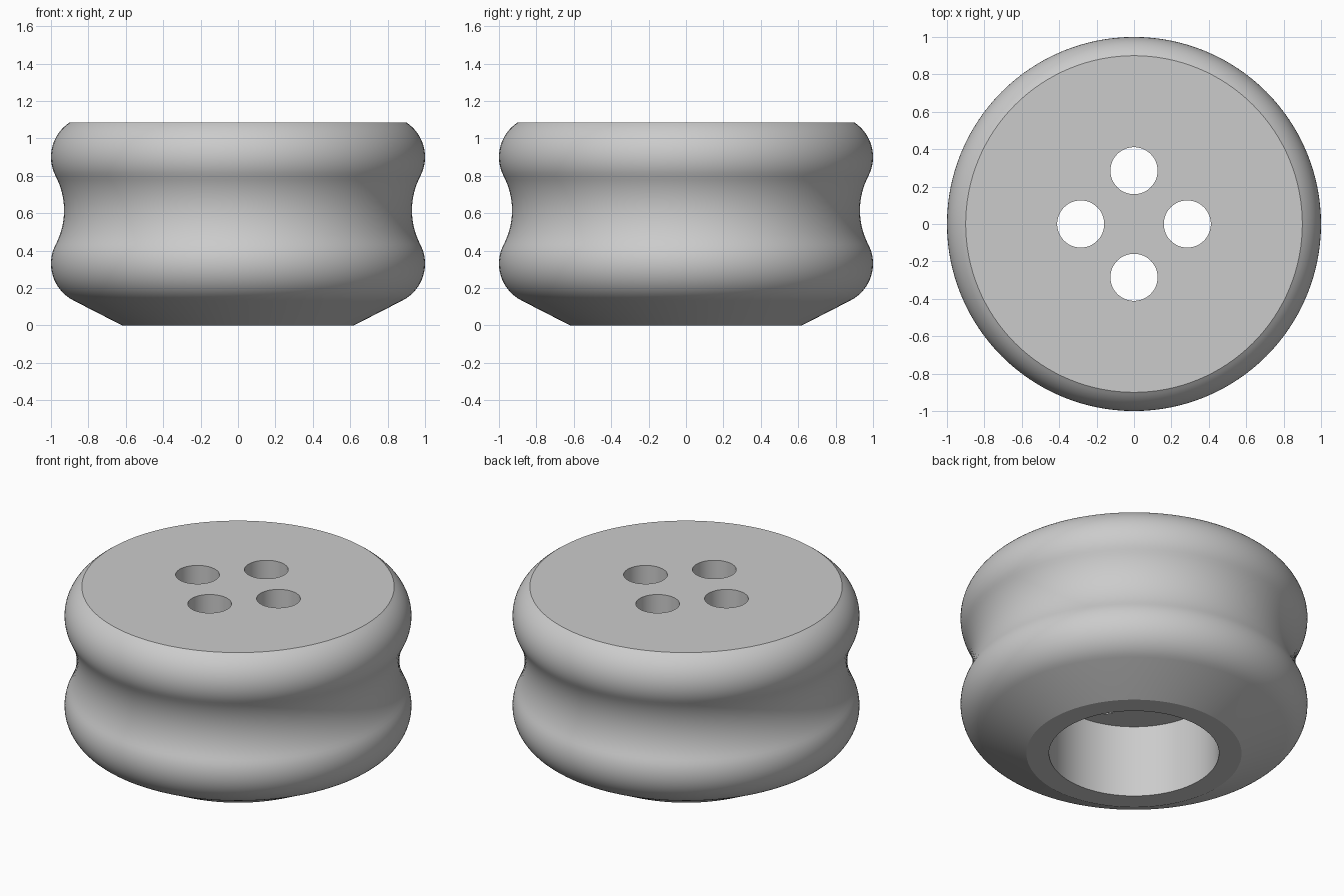
import bpy
import bmesh
from math import radians, cos, sin, pi
from mathutils import Vector

default = bpy.data.objects.get("Cube")
if default:
    bpy.data.objects.remove(default, do_unlink=True)

HEIGHT = 1.085
BULGE_R = 0.221
BULGE_X = 1 - BULGE_R
GROOVE_R = 0.394
GROOVE_X = 0.93 + GROOVE_R
BORE_R = 0.49
BORE_TOP = 0.46

grey = bpy.data.materials.new("plain grey")
grey.use_nodes = True
colour = (0.6, 0.6, 0.6, 1)
grey.diffuse_color = colour
grey.node_tree.nodes["Principled BSDF"].inputs["Base Color"].default_value = colour


def arc(cx, cz, r, start, end, steps=16):
    """Points (radius, height) along a circular arc, angles in degrees."""
    angles = [radians(start + (end - start) * i / steps) for i in range(steps + 1)]
    return [(cx + r * cos(a), cz + r * sin(a)) for a in angles]


def make_object(name, bm):
    mesh = bpy.data.meshes.new(name)
    bm.to_mesh(mesh)
    bm.free()
    mesh.materials.append(grey)
    obj = bpy.data.objects.new(name, mesh)
    bpy.context.collection.objects.link(obj)
    return obj


# Outline: bore wall, foot, chamfer, lower bulge, groove, upper bulge
profile = [(BORE_R, BORE_TOP), (BORE_R, 0), (0.62, 0)]
profile += arc(BULGE_X, 0.33, BULGE_R, -63, 27.6)
profile += arc(GROOVE_X, 0.615, GROOVE_R, 207.6, 152.4)[1:]
profile += arc(BULGE_X, 0.9, BULGE_R, -27.6, 56.8)[1:-1]
profile.append((0.9, HEIGHT))

# Turned body
bm = bmesh.new()
verts = [bm.verts.new((r, 0, z)) for r, z in profile]
edges = [bm.edges.new(pair) for pair in zip(verts, verts[1:])]
bmesh.ops.spin(bm, geom=verts + edges, cent=(0, 0, 0), axis=(0, 0, 1),
               angle=2 * pi, steps=128)
bmesh.ops.remove_doubles(bm, verts=bm.verts, dist=0.0005)
bmesh.ops.holes_fill(bm, edges=[e for e in bm.edges if e.is_boundary], sides=0)
bmesh.ops.recalc_face_normals(bm, faces=bm.faces)
body = make_object("grooved_body", bm)

# Four through holes
bm = bmesh.new()
for i in range(4):
    a = i * pi / 2
    made = bmesh.ops.create_cone(bm, cap_ends=True, segments=48, radius1=0.126,
                                 radius2=0.126, depth=1)
    bmesh.ops.translate(bm, verts=made["verts"],
                        vec=Vector((0.285 * cos(a), 0.285 * sin(a), 0.8)))
cutter = make_object("hole_cutter", bm)
cutter.hide_render = True

cut = body.modifiers.new("holes", 'BOOLEAN')
cut.operation = 'DIFFERENCE'
cut.solver = 'EXACT'
cut.object = cutter

bpy.ops.object.select_all(action='DESELECT')
body.select_set(True)
bpy.context.view_layer.objects.active = body
bpy.ops.object.modifier_apply(modifier=cut.name)
bpy.data.objects.remove(cutter, do_unlink=True)
bpy.ops.object.shade_smooth_by_angle(angle=radians(24))
